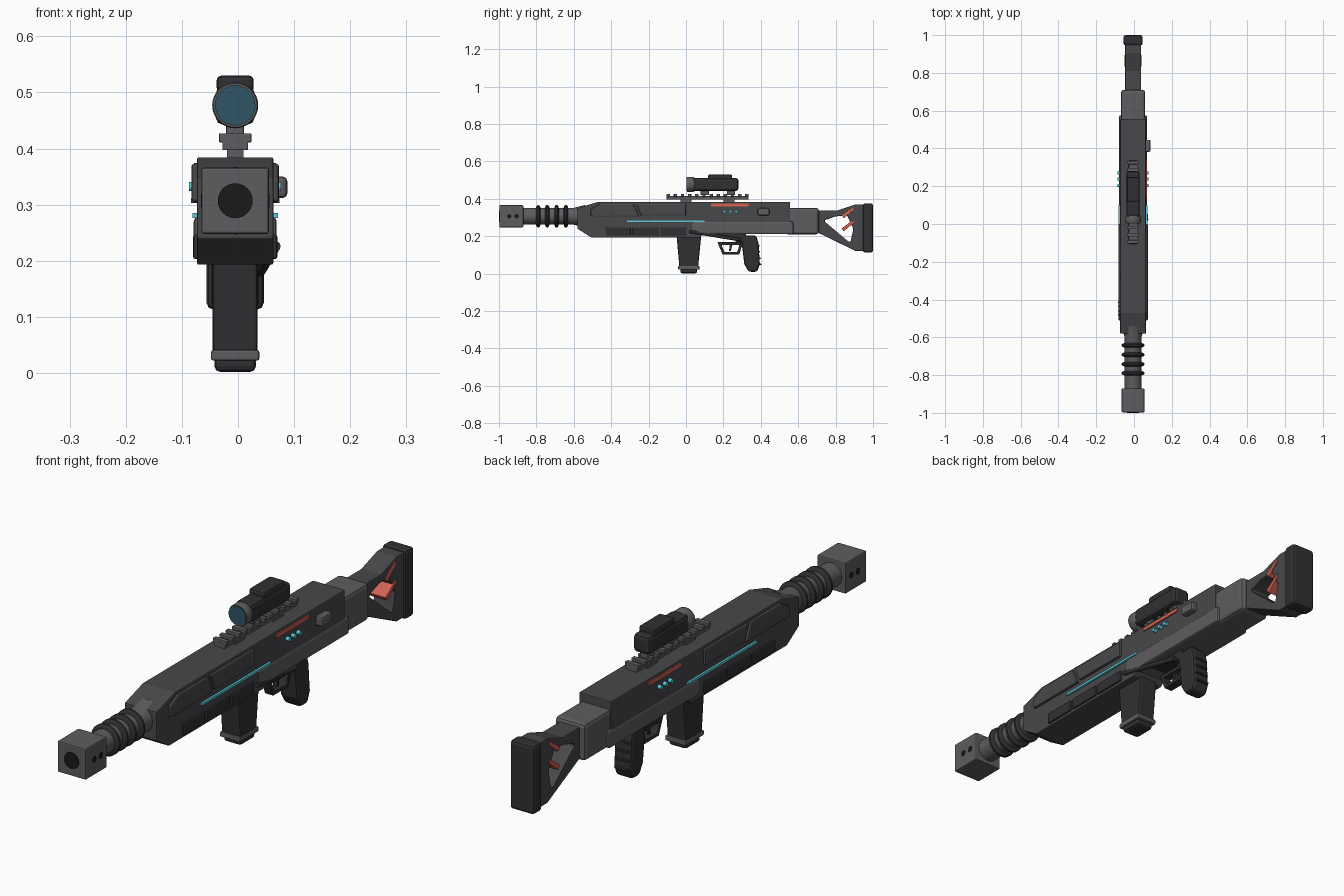
import bpy, bmesh, math
from mathutils import Vector

XC = -0.005  # centre plane of the rifle


def mat(name, c):
    m = bpy.data.materials.new(name)
    m.diffuse_color = (*c, 1)
    return m


MID = mat("mid_grey", (0.11, 0.11, 0.115))
BODY = mat("body_grey", (0.065, 0.065, 0.07))
DARK = mat("dark_grey", (0.03, 0.03, 0.034))
BLACK = mat("black", (0.01, 0.01, 0.01))
RED = mat("red", (0.65, 0.12, 0.09))
CYAN = mat("cyan", (0.1, 0.6, 0.7))
LENS = mat("lens_blue", (0.03, 0.09, 0.13))


def finish(name, bm, m, bevel=0.0, smooth=False, seg=2):
    bmesh.ops.recalc_face_normals(bm, faces=bm.faces)
    me = bpy.data.meshes.new(name)
    bm.to_mesh(me)
    bm.free()
    ob = bpy.data.objects.new(name, me)
    bpy.context.collection.objects.link(ob)
    me.materials.append(m)
    if bevel:
        b = ob.modifiers.new("bevel", "BEVEL")
        b.width, b.segments, b.limit_method = bevel, seg, "ANGLE"
        b.angle_limit = math.radians(35)
    if smooth:
        bpy.ops.object.select_all(action="DESELECT")
        ob.select_set(True)
        bpy.context.view_layer.objects.active = ob
        bpy.ops.object.shade_smooth_by_angle(angle=math.radians(35))
    return ob


def slab(name, pts, x0, x1, m, bevel=0.0, hole=None):
    """Side profile of (y, z) points extruded in x; hole needs the same point count."""
    bm = bmesh.new()
    ring = lambda x, p: [bm.verts.new((XC + x, y, z)) for y, z in p]
    a, b = ring(x0, pts), ring(x1, pts)
    n = len(pts)
    if hole:
        c, d = ring(x0, hole), ring(x1, hole)
    else:
        bm.faces.new(a)
        bm.faces.new(b)
    for i in range(n):
        j = (i + 1) % n
        bm.faces.new((a[i], a[j], b[j], b[i]))
        if hole:
            bm.faces.new((c[i], c[j], d[j], d[i]))
            bm.faces.new((a[i], a[j], c[j], c[i]))
            bm.faces.new((b[i], b[j], d[j], d[i]))
    return finish(name, bm, m, bevel)


def box(name, x0, x1, y0, y1, z0, z1, m, bevel=0.0):
    return slab(name, [(y0, z0), (y1, z0), (y1, z1), (y0, z1)], x0, x1, m, bevel)


def lathe(name, prof, z, m, n=32):
    """Revolve (y, radius) points round a lengthwise axis at height z."""
    bm = bmesh.new()
    rings = [[bm.verts.new((XC + r * math.cos(t * math.tau / n), y, z + r * math.sin(t * math.tau / n)))
              for t in range(n)] for y, r in prof]
    for p, q in zip(rings, rings[1:]):
        for i in range(n):
            bm.faces.new((p[i], p[(i + 1) % n], q[(i + 1) % n], q[i]))
    bm.faces.new(rings[0])
    bm.faces.new(rings[-1])
    return finish(name, bm, m, 0, True)


def rod(name, p, q, r, m, n=16):
    """Cylinder between two points."""
    p, q = Vector(p), Vector(q)
    p.x += XC
    q.x += XC
    bm = bmesh.new()
    bmesh.ops.create_cone(bm, cap_ends=True, segments=n, radius1=r, radius2=r, depth=(q - p).length)
    bm.transform((q - p).to_track_quat("Z", "Y").to_matrix().to_4x4())
    bmesh.ops.translate(bm, verts=bm.verts, vec=(p + q) / 2)
    return finish(name, bm, m, 0, True)


def sides(fn, name, a, b, *args):
    """Same slab or box on both flanks."""
    for s, tag in ((1, "right"), (-1, "left")):
        x0, x1 = sorted((s * a, s * b))
        fn(name + "_" + tag, *([args[0], x0, x1, *args[1:]] if fn is slab else [x0, x1, *args]))


# muzzle brake with bore and side ports
box("muzzle_brake", -0.06, 0.06, -0.997, -0.87, 0.248, 0.366, MID, 0.004)
rod("bore", (0, -1.0, 0.307), (0, -0.98, 0.307), 0.031, BLACK, 32)
for s in (-1, 1):
    for y in (-0.945, -0.905):
        rod("muzzle_port", (s * 0.05, y, 0.307), (s * 0.061, y, 0.307), 0.012, BLACK)

# barrel and cooling rings
lathe("barrel", [(-0.88, 0.045), (-0.6, 0.045), (-0.54, 0.06)], 0.307, MID)
for y in (-0.79, -0.742, -0.692, -0.642):
    lathe("barrel_ring", [(y - 0.012, 0.044), (y - 0.009, 0.055), (y - 0.004, 0.06), (y + 0.004, 0.06),
                          (y + 0.009, 0.055), (y + 0.012, 0.044)], 0.307, DARK)

# handguard and receiver
slab("handguard", [(-0.58, 0.24), (-0.505, 0.193), (0.075, 0.193), (0.1, 0.22), (0.1, 0.384),
                   (-0.47, 0.384), (-0.58, 0.35)], -0.068, 0.068, BODY, 0.003)
box("upper_receiver", -0.068, 0.068, 0.09, 0.556, 0.27, 0.384, BODY, 0.003)
box("lower_receiver", -0.074, 0.074, 0.03, 0.575, 0.211, 0.278, MID, 0.008)
box("rear_block", -0.064, 0.064, 0.53, 0.71, 0.21, 0.352, MID, 0.014)

# side panels
upper1 = [(-0.51, 0.305), (-0.25, 0.305), (-0.28, 0.373), (-0.46, 0.373), (-0.51, 0.345)]
upper2 = [(-0.24, 0.31), (0.0, 0.31), (0.0, 0.373), (-0.265, 0.373)]
sides(slab, "front_panel", 0.06, 0.078, upper1, BODY, 0.005)
sides(slab, "mid_panel", 0.06, 0.078, upper2, BODY, 0.005)
for y0, y1 in ((-0.428, -0.295), (-0.285, -0.147), (-0.137, 0.0)):
    sides(box, "lower_panel", 0.06, 0.075, y0, y1, 0.203, 0.247, DARK, 0.004)

# coloured strips and indicator lights
sides(box, "cyan_strip", 0.06, 0.076, -0.315, 0.1, 0.276, 0.285, CYAN)
sides(box, "red_strip", 0.06, 0.073, 0.135, 0.335, 0.36, 0.374, RED)
for s in (-1, 1):
    for y in (0.205, 0.237, 0.269):
        rod("indicator_light", (s * 0.06, y, 0.332), (s * 0.082, y, 0.332), 0.008, CYAN)
    for i in range(4):
        rod("panel_bolt", (s * 0.06, -0.48 + i * 0.022, 0.307), (s * 0.079, -0.48 + i * 0.022, 0.307), 0.004, MID, 8)
box("side_button", 0.06, 0.093, 0.382, 0.446, 0.312, 0.35, MID, 0.008)
rod("side_lever", (0.072, 0.02, 0.226), (0.045, 0.29, 0.181), 0.009, DARK, 12)

# magazine
slab("magazine", [(-0.052, 0.22), (0.083, 0.22), (0.064, 0.03), (-0.035, 0.03)], -0.04, 0.04, DARK, 0.007)
box("magazine_base", -0.043, 0.043, -0.042, 0.072, 0.022, 0.041, MID, 0.004)
box("magazine_foot", -0.037, 0.037, -0.03, 0.06, 0.002, 0.03, DARK, 0.01)

# pistol grip with ridges
slab("pistol_grip", [(0.295, 0.185), (0.32, 0.205), (0.375, 0.205), (0.388, 0.16), (0.395, 0.05), (0.38, 0.01),
                     (0.335, 0.01), (0.312, 0.05)], -0.037, 0.037, DARK, 0.012)
for i in range(4):
    z = 0.05 + i * 0.033
    y = 0.397 - i * 0.003
    box("grip_ridge", -0.028, 0.028, y - 0.03, y + 0.006, z - 0.004, z + 0.004, DARK, 0.003)

# trigger and guard
slab("trigger_guard", [(0.168, 0.168), (0.305, 0.168), (0.285, 0.103), (0.195, 0.103)], -0.018, 0.018, DARK, 0.003,
     [(0.19, 0.152), (0.285, 0.152), (0.275, 0.117), (0.205, 0.117)])
slab("guard_mount", [(0.08, 0.225), (0.32, 0.225), (0.32, 0.18), (0.29, 0.175)], -0.036, 0.036, DARK)
box("guard_post", -0.015, 0.015, 0.265, 0.3, 0.155, 0.2, DARK)
slab("trigger", [(0.235, 0.16), (0.25, 0.16), (0.24, 0.122), (0.23, 0.122)], -0.008, 0.008, DARK)

# skeleton stock, red bars and butt pad
slab("stock_frame", [(0.7, 0.222), (0.905, 0.122), (0.95, 0.122), (0.95, 0.37), (0.905, 0.37), (0.81, 0.338), (0.7, 0.338)],
     -0.042, 0.042, BODY, 0.004,
     [(0.742, 0.278), (0.868, 0.172), (0.88, 0.172), (0.895, 0.24), (0.86, 0.312), (0.8, 0.306), (0.742, 0.286)])
for z in (0.0, 0.07):
    slab("stock_bar", [(0.832, 0.242 + z), (0.895, 0.288 + z), (0.895, 0.27 + z), (0.843, 0.226 + z)],
         -0.046, 0.046, RED, 0.002)
box("butt_pad", -0.051, 0.051, 0.945, 1.0, 0.113, 0.376, DARK, 0.012)

# top rail
box("rail", -0.023, 0.023, -0.105, 0.335, 0.397, 0.416, MID, 0.002)
for i in range(12):
    y = -0.095 + i * 0.0382
    box("rail_tooth", -0.029, 0.029, y - 0.009, y + 0.009, 0.411, 0.427, MID, 0.002)
for y in (0.0, 0.23):
    box("rail_foot", -0.015, 0.015, y - 0.03, y + 0.03, 0.38, 0.4, MID)

# scope
for y in (0.1, 0.24):
    box("scope_mount", -0.016, 0.016, y - 0.022, y + 0.022, 0.42, 0.45, MID, 0.003)
box("scope_body", -0.035, 0.035, 0.035, 0.28, 0.442, 0.512, DARK, 0.014)
lathe("scope_ring", [(0.006, 0.036), (0.006, 0.039), (0.01, 0.041), (0.036, 0.041), (0.046, 0.036)], 0.477, MID)
rod("scope_lens", (0, 0.003, 0.477), (0, 0.02, 0.477), 0.036, LENS, 32)
box("scope_turret", -0.033, 0.033, 0.118, 0.247, 0.5, 0.53, DARK, 0.008)
